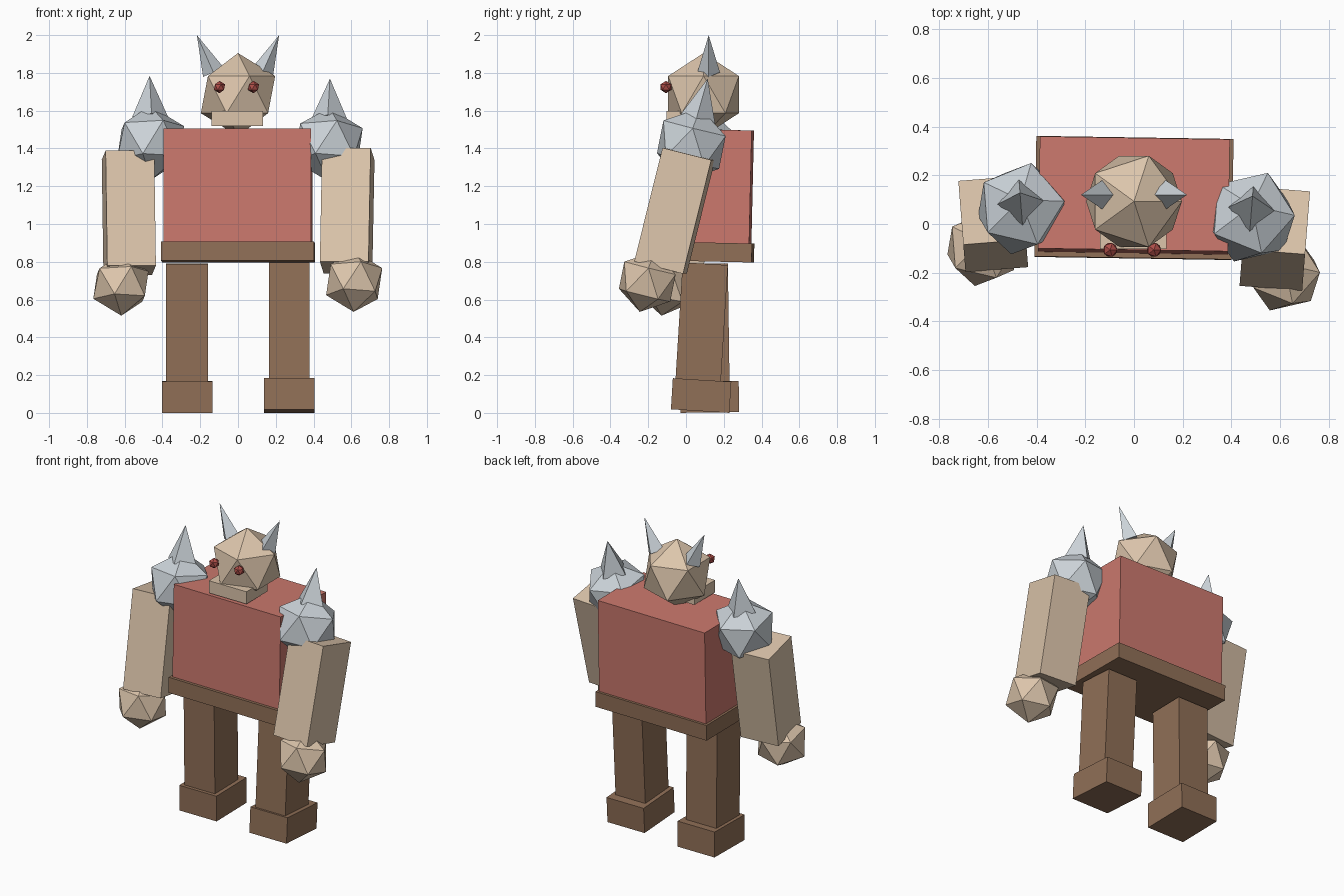
import bpy
from math import radians
from mathutils import Euler, Vector

cube = bpy.data.objects.get("Cube")
if cube:
    bpy.data.objects.remove(cube, do_unlink=True)


def material(name, r, g, b):
    m = bpy.data.materials.new(name)
    m.use_nodes = True
    m.diffuse_color = (r, g, b, 1)
    m.node_tree.nodes["Principled BSDF"].inputs["Base Color"].default_value = (r, g, b, 1)
    return m


skin = material("tan_skin", 0.72, 0.56, 0.41)
brown = material("brown_leather", 0.28, 0.16, 0.095)
red = material("red_cloth", 0.60, 0.19, 0.155)
metal = material("pale_metal", 0.60, 0.65, 0.69)
eye_red = material("dark_red", 0.42, 0.075, 0.065)


def finish(name, mat, rot):
    ob = bpy.context.object
    ob.name = name
    ob.rotation_euler = [radians(a) for a in rot]
    ob.data.materials.append(mat)
    return ob


def box(name, mat, loc, size, rot=(0, 0, 0)):
    bpy.ops.mesh.primitive_cube_add(size=1, location=loc)
    finish(name, mat, rot).scale = size


def gem(name, mat, loc, radius, rot=(0, 0, 0)):
    bpy.ops.mesh.primitive_ico_sphere_add(subdivisions=1, radius=radius, location=loc)
    finish(name, mat, rot)


def spike(name, root, radius, length, rot):
    """Four-sided spike whose base centre sits at root."""
    turn = Euler([radians(a) for a in rot])
    axis = Vector((0, 0, length / 2))
    axis.rotate(turn)
    bpy.ops.mesh.primitive_cone_add(vertices=4, radius1=radius, radius2=0,
                                    depth=length, location=Vector(root) + axis)
    finish(name, metal, rot)


# Body
lean = (-1.3, 0, -0.9)
box("torso", red, (0, 0.117, 1.2), (0.78, 0.46, 0.6), lean)
box("belt", brown, (0, 0.107, 0.852), (0.81, 0.495, 0.1), lean)

# Head, jaw, eyes and horns
gem("head", skin, (0, 0.093, 1.685), 0.22)
box("jaw", skin, (-0.003, 0.005, 1.558), (0.272, 0.215, 0.08))
for side, s in (("left", 1), ("right", -1)):
    gem(side + "_eye", eye_red, (-0.008 + s * 0.09, -0.106, 1.725), 0.033)
    spike(side + "_horn", (s * 0.13, 0.12, 1.803), 0.06, 0.215, (0, s * 24, 0))

# Legs, mid-stride
box("left_leg", brown, (0.272, 0.083, 0.475), (0.215, 0.24, 0.63), (-3.5, 0, 0))
box("left_foot", brown, (0.272, 0.08, 0.092), (0.268, 0.31, 0.165), (-3.5, 0, 0))
box("right_leg", brown, (-0.27, 0.106, 0.475), (0.22, 0.24, 0.63), (0.8, 0, 0))
box("right_foot", brown, (-0.268, 0.125, 0.085), (0.268, 0.31, 0.165), (0.8, 0, 0))

# Arms: swing angle, twist, then centres of arm, hand and shoulder
arms = (
    ("left", -14, -4.5, (0.578, -0.06, 1.07), (0.615, -0.205, 0.695), (0.48, 0.028, 1.42)),
    ("right", -10.5, 4.5, (-0.578, 0.0, 1.06), (-0.62, -0.1, 0.677), (-0.463, 0.063, 1.43)),
)
for side, swing, twist, arm, hand, shoulder in arms:
    rot = (swing, 0, twist)
    box(side + "_arm", skin, arm, (0.258, 0.267, 0.62), rot)
    gem(side + "_hand", skin, hand, 0.165, rot)
    gem(side + "_shoulder_guard", metal, shoulder, 0.2, rot)
    root = Vector((0, 0, 0.14))
    root.rotate(Euler([radians(a) for a in rot]))
    spike(side + "_shoulder_spike", Vector(shoulder) + root, 0.095, 0.22, rot)
